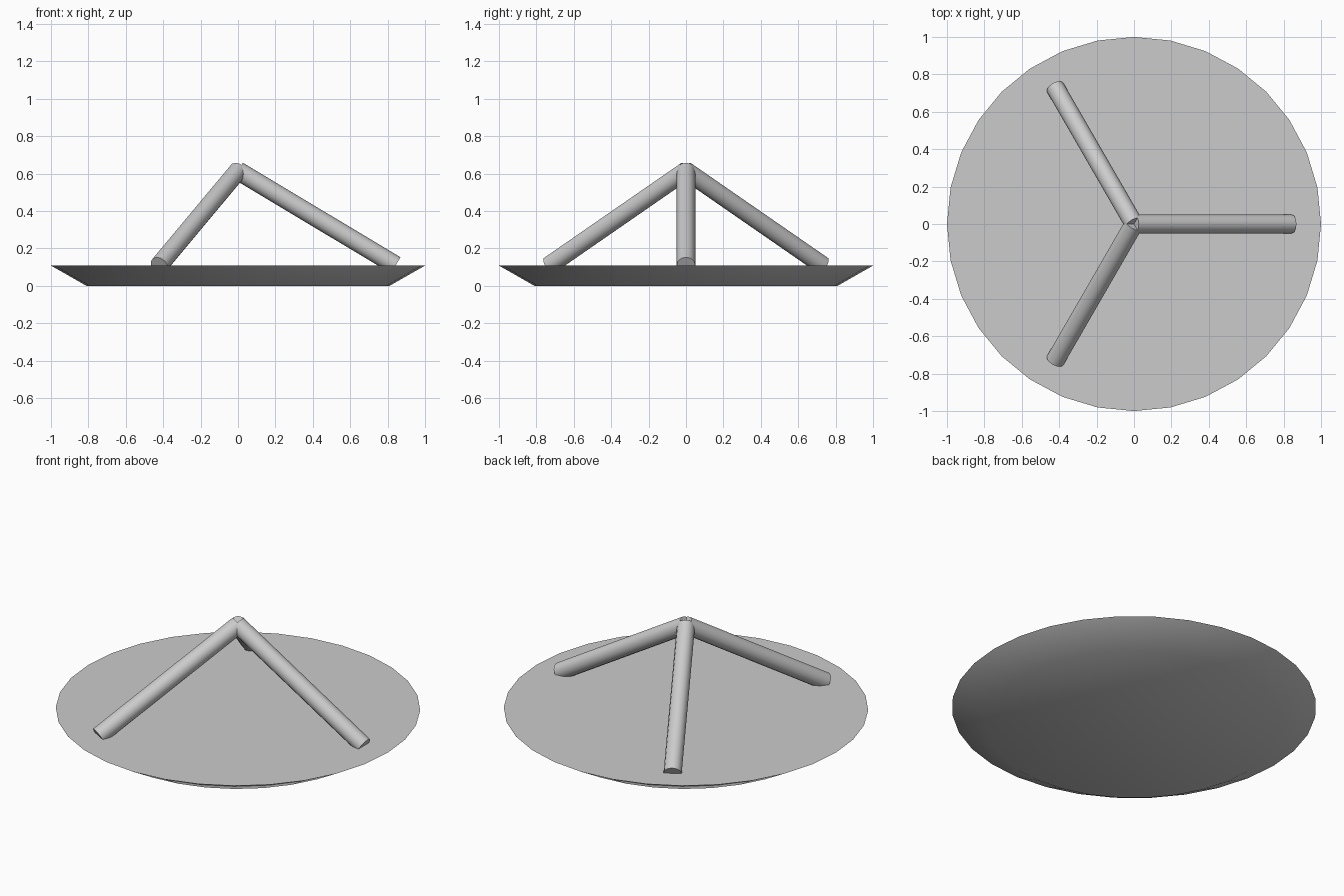
import bpy, math
from mathutils import Vector

if "Cube" in bpy.data.objects:
    bpy.data.objects.remove(bpy.data.objects["Cube"])


def smooth(obj, angle):
    bpy.ops.object.select_all(action='DESELECT')
    obj.select_set(True)
    bpy.context.view_layer.objects.active = obj
    bpy.ops.object.shade_smooth_by_angle(angle=math.radians(angle))


def rod(name, a, b, radius, sides):
    a, b = Vector(a), Vector(b)
    bpy.ops.mesh.primitive_cylinder_add(vertices=sides, radius=radius,
                                        depth=(b - a).length, location=(a + b) / 2)
    obj = bpy.context.object
    obj.name = name
    obj.rotation_euler = (b - a).to_track_quat('Z', 'Y').to_euler()
    smooth(obj, 40)
    return obj


# Shallow flared dish
bpy.ops.mesh.primitive_cone_add(vertices=32, radius1=0.81, radius2=1.0,
                                depth=0.108, location=(0, 0, 0.054))
dish = bpy.context.object
dish.name = "dish"
smooth(dish, 40)

# Three struts meeting above the dish centre
for i in range(3):
    t = i * math.tau / 3
    rod(f"strut_{i + 1}", (0, 0, 0.615),
        (0.843 * math.cos(t), 0.843 * math.sin(t), 0.11), 0.05, 12)
